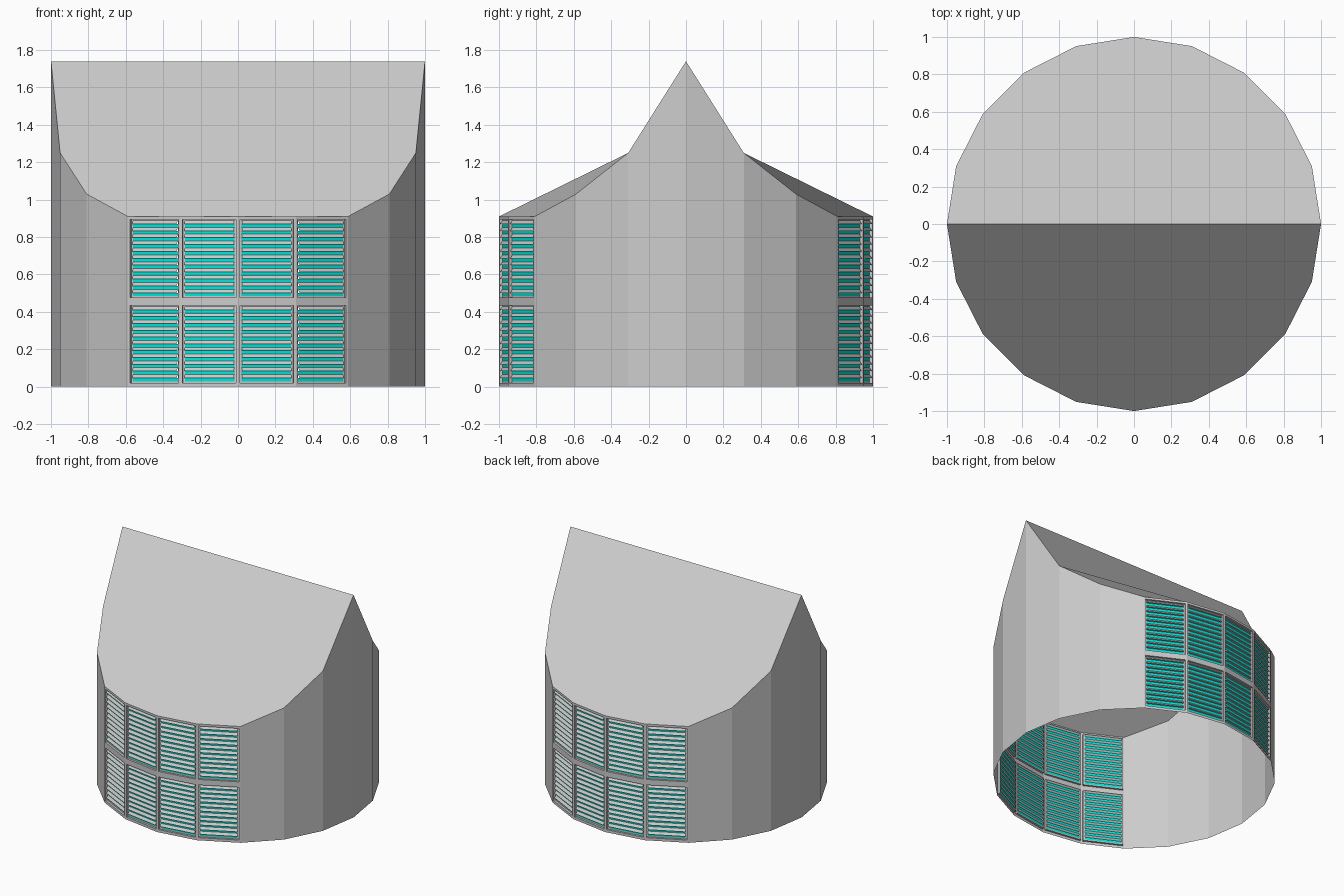
import bpy
from math import sin, cos, pi, radians
from mathutils import Matrix

if "Cube" in bpy.data.objects:
    bpy.data.objects.remove(bpy.data.objects["Cube"])

SIDES = 20
STEP = 2 * pi / SIDES
EAVE, RIDGE = 0.91, 1.74
TOPS = [RIDGE, 1.25, 1.03, EAVE, EAVE, EAVE]   # wall height per corner, ridge end to mid front
HALF = sin(STEP / 2)                           # half facet width
APOTHEM = cos(STEP / 2)
ROWS = [(0.021, 0.433), (0.476, 0.893)]        # window openings
OPEN_W, LOUVRE_W = 0.145, 0.134                # half widths
DEPTH = 0.016
SLATS = 11


def make_mesh(name, quads):
    verts = [v for q in quads for v in q]
    faces, n = [], 0
    for q in quads:
        faces.append(tuple(range(n, n + len(q))))
        n += len(q)
    me = bpy.data.meshes.new(name)
    me.from_pydata(verts, [], faces)
    return me


def add(name, me, matrix=Matrix()):
    ob = bpy.data.objects.new(name, me)
    ob.matrix_world = matrix
    bpy.context.collection.objects.link(ob)
    return ob


def panel(x0, x1, z0, z1, y=0.0):
    return [(x0, y, z0), (x1, y, z0), (x1, y, z1), (x0, y, z1)]


def ring(outer, inner):
    return [[outer[i], outer[(i + 1) % 4], inner[(i + 1) % 4], inner[i]] for i in range(4)]


def corner(i):
    k = i % 10
    return cos(i * STEP), sin(i * STEP), TOPS[min(k, 10 - k)]


def is_window(i):
    return i % 10 in (3, 4, 5, 6)


# plain side walls
walls = []
for i in range(SIDES):
    if not is_window(i):
        (xa, ya, za), (xb, yb, zb) = corner(i), corner(i + 1)
        walls.append([(xa, ya, 0), (xb, yb, 0), (xb, yb, zb), (xa, ya, za)])
add("side_walls", make_mesh("side_walls", walls))

# two roof slopes meeting at the ridge
roof = [[corner(s + i) for i in range(11)] for s in (0, 10)]
add("roof", make_mesh("roof", roof))

# window wall facet: frame bars, recess sides and back rim
frame = [panel(-HALF, -OPEN_W, 0, EAVE), panel(OPEN_W, HALF, 0, EAVE)]
levels = [0, *ROWS[0], *ROWS[1], EAVE]
for k in (0, 2, 4):
    frame.append(panel(-OPEN_W, OPEN_W, levels[k], levels[k + 1]))
slats, glass = [], []
for z0, z1 in ROWS:
    front = panel(-OPEN_W, OPEN_W, z0, z1)
    back = panel(-OPEN_W, OPEN_W, z0, z1, DEPTH)
    lip = panel(-LOUVRE_W, LOUVRE_W, z0 + 0.008, z1 - 0.004, DEPTH)
    frame += ring(front, back) + ring(back, lip)
    # louvres: sloped slat, flat underside, then a coloured strip
    pitch = (z1 - z0 - 0.012) / SLATS
    w, out = LOUVRE_W, 0.001
    for s in range(SLATS):
        t = z1 - 0.004 - s * pitch
        m, b = t - pitch * 0.5, t - pitch
        slats.append([(-w, out, m), (w, out, m), (w, DEPTH, t), (-w, DEPTH, t)])
        slats.append([(-w, DEPTH, m), (w, DEPTH, m), (w, out, m), (-w, out, m)])
        glass.append(panel(-w, w, b, m, DEPTH))

frame_me = make_mesh("window_frame", frame)
slat_me = make_mesh("louvre_slats", slats)
glass_me = make_mesh("window_strips", glass)
teal = bpy.data.materials.new("teal")
teal.diffuse_color = (0.0, 0.8, 0.7, 1)
teal.use_nodes = True
teal.node_tree.nodes["Principled BSDF"].inputs["Base Color"].default_value = teal.diffuse_color
glass_me.materials.append(teal)

# repeat the window facet around the front and back
for i in range(SIDES):
    if is_window(i):
        turn = Matrix.Rotation((i + 0.5) * STEP + radians(90), 4, 'Z')
        m = turn @ Matrix.Translation((0, -APOTHEM, 0))
        for me in (frame_me, slat_me, glass_me):
            add(f"{me.name}_{i}", me, m)
